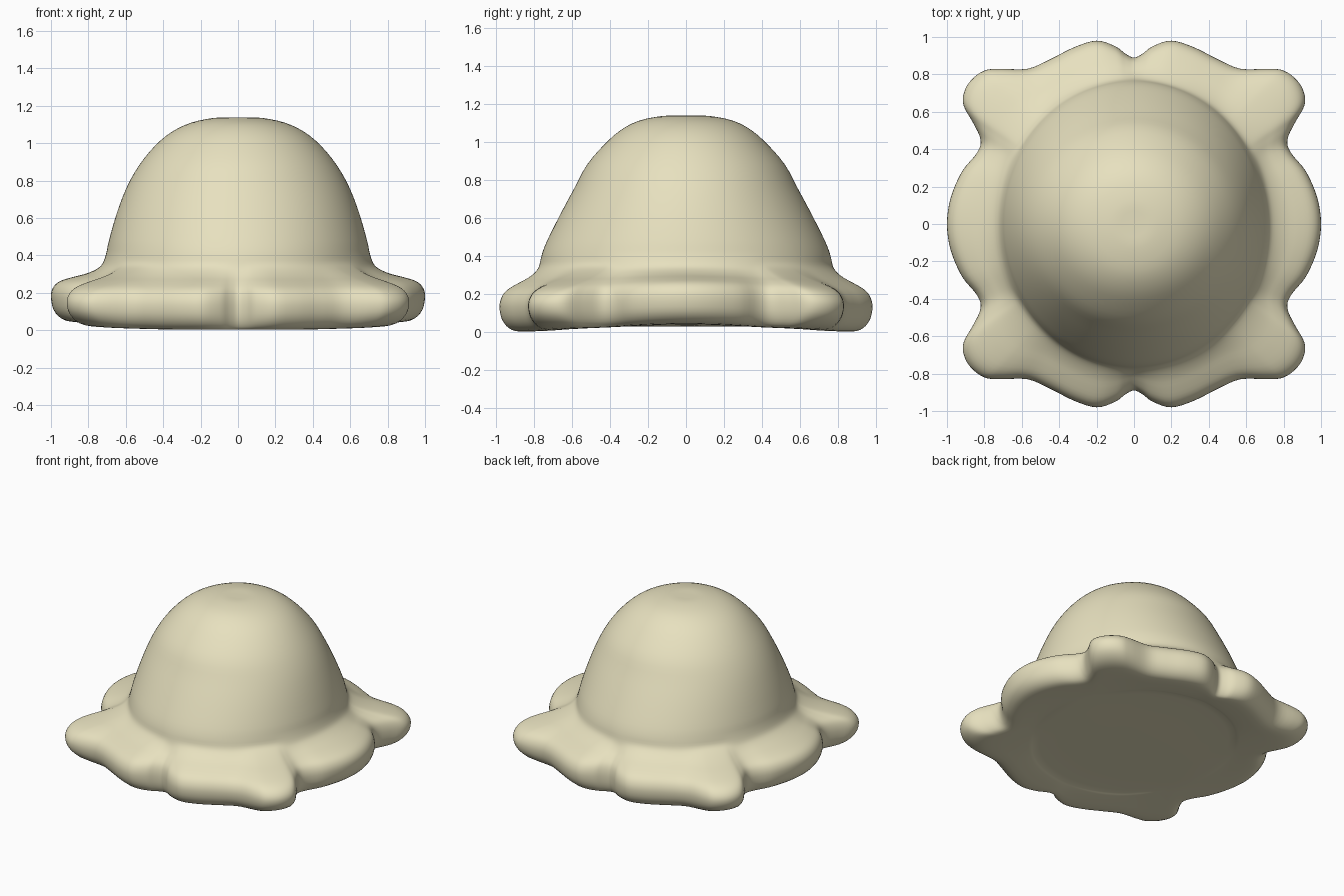
import bpy, math
from mathutils import Vector

if "Cube" in bpy.data.objects:
    bpy.data.objects.remove(bpy.data.objects["Cube"])

def smooth(pts, n, closed=False):
    """Catmull-Rom curve through the points."""
    c, out = len(pts), []
    get = (lambda i: pts[i % c]) if closed else (lambda i: pts[max(0, min(c - 1, i))])
    for i in range(c if closed else c - 1):
        p0, p1, p2, p3 = (get(i + k) for k in (-1, 0, 1, 2))
        for s in range(n):
            t = s / n
            out.append(0.5 * (2 * p1 + (p2 - p0) * t + (2 * p0 - 5 * p1 + 4 * p2 - p3) * t * t
                              + (3 * p1 - p0 - 3 * p2 + p3) * t ** 3))
    if not closed:
        out.append(pts[-1].copy())
    return out

# Wavy rim outline: one quadrant, mirrored to four
quad = [(1.0, 0), (.98, .14), (.92, .28), (.84, .38), (.82, .45), (.86, .54), (.91, .63),
        (.91, .70), (.87, .77), (.80, .82), (.72, .83), (.57, .83), (.45, .88), (.32, .945),
        (.20, .98), (.10, .95), (.045, .91), (0, .89)]
half = quad + [(-x, y) for x, y in quad[-2::-1]]
outline = half + [(x, -y) for x, y in half[-2:0:-1]]
rim = smooth([Vector((x, y, 0)) for x, y in outline], 4, True)

# Dome sections: height, x radius, y radius
dome = [(1.137, .05, .05), (1.135, .13, .13), (1.11, .25, .25), (1.06, .355, .345),
        (.985, .445, .43), (.88, .53, .52), (.76, .597, .585), (.62, .65, .66),
        (.48, .69, .73), (.41, .705, .757)]
# Skirt sections: fraction from dome to rim, height
skirt = [(0, .355), (.12, .32), (.33, .285), (.58, .255), (.82, .222), (.95, .185), (1, .135),
         (.95, .07), (.78, .02), (.5, .003)]

def ellipse(a, rx, ry):
    return 1 / math.sqrt((math.cos(a) / rx) ** 2 + (math.sin(a) / ry) ** 2)

verts, faces, cols = [], [], []
for p in rim:
    a = math.atan2(p.y, p.x)
    c = abs(math.cos(a))
    col = [Vector((ellipse(a, rx, ry), z, 0)) for z, rx, ry in dome]
    r0, r1 = ellipse(a, .725, .77), p.length
    for i, (t, z) in enumerate(skirt):
        lift = .05 * c ** 6 * t if i < 7 else .04 * c ** 4
        col.append(Vector((r0 + (r1 - r0) * t, z + lift, 0)))
    # flat underside
    col += [Vector((r0 * .95, .02 + .015 * c ** 4, 0)), Vector((r0 * .85, .03, 0)), Vector((r0 * .3, .03, 0))]
    cols.append([(v.x * math.cos(a), v.x * math.sin(a), v.y) for v in smooth(col, 3)])

n, m = len(cols), len(cols[0])
for col in cols:
    verts += col
for i in range(n):
    j = (i + 1) % n
    faces += [(i * m + k, i * m + k + 1, j * m + k + 1, j * m + k) for k in range(m - 1)]
# Close the crown and the underside
faces.append([i * m for i in range(n)])
faces.append([i * m + m - 1 for i in reversed(range(n))])

mesh = bpy.data.meshes.new("scoop")
mesh.from_pydata(verts, [], faces)
scoop = bpy.data.objects.new("scoop", mesh)
bpy.context.collection.objects.link(scoop)
mat = bpy.data.materials.new("cream")
mat.diffuse_color = (.80, .75, .52, 1)
mat.use_nodes = True
mat.node_tree.nodes["Principled BSDF"].inputs["Base Color"].default_value = mat.diffuse_color
mesh.materials.append(mat)
bpy.context.view_layer.objects.active = scoop
scoop.select_set(True)
bpy.ops.object.shade_smooth_by_angle(angle=math.radians(50))
